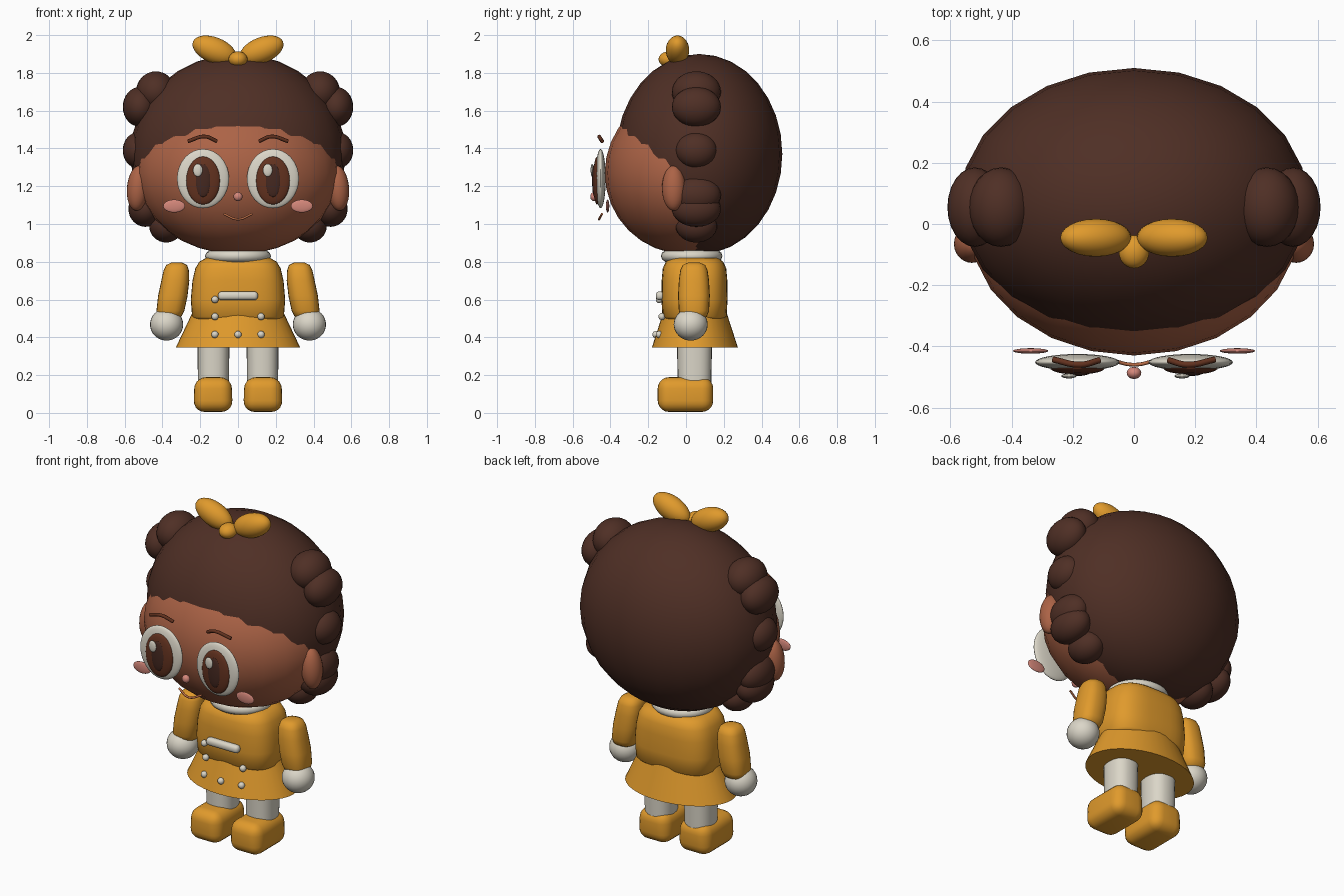
import bpy, bmesh, math
from mathutils import Vector, Matrix

if "Cube" in bpy.data.objects:
    bpy.data.objects.remove(bpy.data.objects["Cube"], do_unlink=True)


def material(name, code):
    def linear(c):
        return c / 12.92 if c <= 0.04045 else ((c + 0.055) / 1.055) ** 2.4
    rgba = [linear(int(code[i:i + 2], 16) / 255) for i in (0, 2, 4)] + [1]
    m = bpy.data.materials.new(name)
    m.use_nodes = True
    m.diffuse_color = rgba
    m.node_tree.nodes["Principled BSDF"].inputs["Base Color"].default_value = rgba
    return m


HAIR = material("dark brown hair", "4F2F25")
SKIN = material("warm brown skin", "AC6346")
COAT = material("golden yellow", "E09A2C")
CREAM = material("cream white", "DBD6C8")
PINK = material("blush pink", "D4877A")
IRIS = material("iris brown", "63321F")
PUPIL = material("pupil brown", "452820")
LIP = material("lip orange brown", "C07048")
SIDES = (("right", -1), ("left", 1))


def add(name, bm, mat, angle=50):
    """Turn a bmesh into a smooth shaded object."""
    bmesh.ops.recalc_face_normals(bm, faces=bm.faces)
    mesh = bpy.data.meshes.new(name)
    bm.to_mesh(mesh)
    bm.free()
    mesh.materials.append(mat)
    ob = bpy.data.objects.new(name, mesh)
    bpy.context.collection.objects.link(ob)
    bpy.ops.object.select_all(action='DESELECT')
    ob.select_set(True)
    bpy.context.view_layer.objects.active = ob
    bpy.ops.object.shade_smooth_by_angle(angle=math.radians(angle))
    return ob


def ball(name, mat, center, radii, tilt=0, seg=24, rings=16):
    """Ellipsoid, tilted in the front plane by degrees."""
    bm = bmesh.new()
    bmesh.ops.create_uvsphere(bm, u_segments=seg, v_segments=rings, radius=1)
    bm.transform(Matrix.Translation(center)
                 @ Matrix.Rotation(math.radians(-tilt), 4, 'Y')
                 @ Matrix.Diagonal((*radii, 1)))
    return add(name, bm, mat)


def loft(name, mat, rings, seg=32, power=2):
    """Closed stack of rings (x, y, z, rx, ry); power above 2 squares them off."""
    bm = bmesh.new()
    loops = []
    for x, y, z, rx, ry in rings:
        loop = []
        for i in range(seg):
            a = math.tau * i / seg
            c, s = math.cos(a), math.sin(a)
            px = math.copysign(abs(c) ** (2 / power), c)
            py = math.copysign(abs(s) ** (2 / power), s)
            loop.append(bm.verts.new((x + rx * px, y + ry * py, z)))
        loops.append(loop)
    for a, b in zip(loops, loops[1:]):
        for i in range(seg):
            j = (i + 1) % seg
            bm.faces.new((a[i], a[j], b[j], b[i]))
    bm.faces.new(loops[0])
    bm.faces.new(loops[-1])
    return add(name, bm, mat)


def rounded_box(name, mat, center, half, bevel, taper=1):
    """Box with rounded edges whose top is narrowed by taper."""
    bm = bmesh.new()
    bmesh.ops.create_cube(bm, size=2)
    for v in bm.verts:
        k = taper if v.co.z > 0 else 1
        v.co = Vector((v.co.x * half[0] * k, v.co.y * half[1], v.co.z * half[2]))
    bmesh.ops.bevel(bm, geom=bm.edges[:], offset=bevel, segments=5,
                    profile=0.5, affect='EDGES')
    bm.transform(Matrix.Translation(center))
    return add(name, bm, mat)


def stroke(name, mat, points, radius):
    """Thin tube along a smooth path."""
    curve = bpy.data.curves.new(name, 'CURVE')
    curve.dimensions = '3D'
    curve.bevel_depth = radius
    curve.bevel_resolution = 2
    curve.use_fill_caps = True
    curve.resolution_u = 6
    spline = curve.splines.new('BEZIER')
    spline.bezier_points.add(len(points) - 1)
    for bp, co in zip(spline.bezier_points, points):
        bp.co = co
        bp.handle_left_type = bp.handle_right_type = 'AUTO'
    curve.materials.append(mat)
    ob = bpy.data.objects.new(name, curve)
    bpy.context.collection.objects.link(ob)


# Head
ball("hair", HAIR, (0, 0.07, 1.37), (0.57, 0.44, 0.53))
ball("face", SKIN, (0, 0, 1.27), (0.54, 0.43, 0.43))
ball("nose", PINK, (0, -0.487, 1.145), (0.024, 0.02, 0.024), 0, 12, 8)
stroke("mouth", LIP, [(-0.075, -0.445, 1.053), (0, -0.46, 1.025),
                      (0.075, -0.445, 1.053)], 0.006)

# Side curls, each as center x, center z and radii
CURLS = [(0.435, 1.70, 0.105, 0.13, 0.108), (0.52, 1.62, 0.09, 0.13, 0.105),
         (0.53, 1.39, 0.08, 0.11, 0.095), (0.50, 1.155, 0.085, 0.13, 0.1),
         (0.49, 1.08, 0.09, 0.13, 0.095), (0.38, 0.99, 0.09, 0.11, 0.088)]

for side, s in SIDES:
    for n, (x, z, rx, ry, rz) in enumerate(CURLS):
        ball(f"{side}_curl_{n + 1}", HAIR, (s * x, 0.055, z), (rx, ry, rz))
    ball(f"{side}_ear", SKIN, (s * 0.53, -0.065, 1.19), (0.058, 0.062, 0.12), s * 5)
    ball(f"{side}_bow_loop", COAT, (s * 0.125, -0.045, 1.92),
         (0.122, 0.062, 0.068), s * 22)

    # Eye layers, stacked forward
    x = s * 0.185
    ball(f"{side}_eye", CREAM, (x, -0.452, 1.24), (0.138, 0.027, 0.157), 0, 32, 16)
    ball(f"{side}_iris", IRIS, (x, -0.47, 1.23), (0.09, 0.022, 0.127), 0, 32, 16)
    ball(f"{side}_pupil", PUPIL, (x, -0.485, 1.23), (0.042, 0.012, 0.087))
    ball(f"{side}_eye_glint", CREAM, (x - 0.028, -0.497, 1.285),
         (0.025, 0.008, 0.034), 0, 16, 10)
    ball(f"{side}_cheek", PINK, (s * 0.338, -0.415, 1.095), (0.058, 0.009, 0.034))
    stroke(f"{side}_brow", IRIS, [(s * 0.112, -0.445, 1.438), (s * 0.175, -0.46, 1.463),
                                  (s * 0.265, -0.443, 1.438)], 0.01)

    # Limbs
    arm = [(0.325, 0.795, 0.03), (0.325, 0.783, 0.055), (0.327, 0.755, 0.067),
           (0.332, 0.70, 0.074), (0.345, 0.62, 0.078), (0.358, 0.54, 0.074),
           (0.362, 0.51, 0.063), (0.364, 0.493, 0.04)]
    loft(f"{side}_arm", COAT, [(s * ax, 0.042, z, r, r * 1.08) for ax, z, r in arm],
         24, 2.5)
    ball(f"{side}_hand", CREAM, (s * 0.378, 0.025, 0.468), (0.088, 0.09, 0.085))
    loft(f"{side}_leg", CREAM, [(s * 0.13, 0.045, 0.12, 0.082, 0.088),
                                (s * 0.13, 0.045, 0.42, 0.085, 0.094)], 24, 2.4)
    rounded_box(f"{side}_shoe", COAT, (s * 0.132, -0.003, 0.097),
                (0.104, 0.147, 0.092), 0.06, 0.94)

ball("bow_knot", COAT, (0, -0.09, 1.872), (0.05, 0.055, 0.042))

# Coat
loft("coat_body", COAT, [(0, 0.045, 0.49, 0.225, 0.15), (0, 0.045, 0.51, 0.243, 0.17),
                         (0, 0.045, 0.60, 0.25, 0.175), (0, 0.045, 0.70, 0.241, 0.174),
                         (0, 0.045, 0.765, 0.226, 0.168), (0, 0.045, 0.80, 0.205, 0.152),
                         (0, 0.045, 0.82, 0.17, 0.125)], 40, 3)
loft("coat_skirt", COAT, [(0, 0.047, 0.345, 0.33, 0.228),
                          (0, 0.047, 0.54, 0.237, 0.165)], 40)
loft("collar", CREAM, [(0, 0.03, 0.80, 0.15, 0.14), (0, 0.03, 0.812, 0.168, 0.157),
                       (0, 0.03, 0.83, 0.175, 0.163), (0, 0.03, 0.848, 0.168, 0.157),
                       (0, 0.03, 0.86, 0.15, 0.14)])
rounded_box("belt_buckle", CREAM, (0, -0.138, 0.62), (0.106, 0.022, 0.023), 0.02)

# Buttons, as x, y and z
BUTTONS = [(-0.122, -0.142, 0.60), (-0.122, -0.128, 0.51), (0.122, -0.128, 0.51),
           (-0.122, -0.142, 0.415), (0, -0.16, 0.415), (0.122, -0.142, 0.415)]
for n, place in enumerate(BUTTONS):
    ball(f"button_{n + 1}", CREAM, place, (0.019, 0.018, 0.019), 0, 12, 8)
